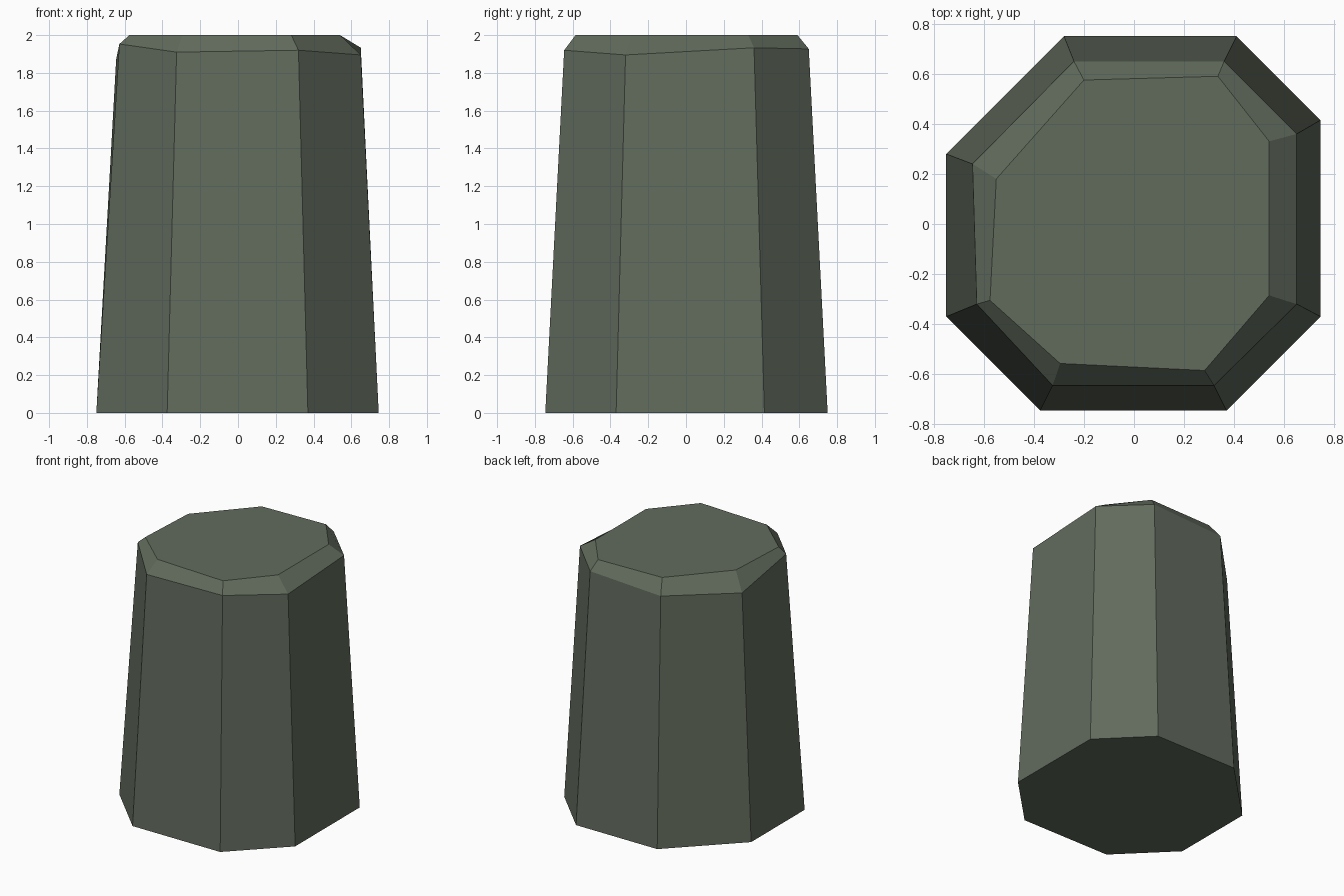
import bpy, bmesh

if "Cube" in bpy.data.objects:
    bpy.data.objects.remove(bpy.data.objects["Cube"])

# Chipped stone stump: three uneven octagonal rings, counter-clockwise from above
base = [(-0.375, -0.745, 0), (0.37, -0.745, 0), (0.745, -0.37, 0), (0.745, 0.415, 0),
        (0.41, 0.75, 0), (-0.28, 0.75, 0), (-0.75, 0.28, 0), (-0.75, -0.37, 0)]
shoulder = [(-0.325, -0.645, 1.91), (0.32, -0.645, 1.92), (0.65, -0.32, 1.895), (0.65, 0.36, 1.933),
            (0.36, 0.65, 1.927), (-0.24, 0.65, 1.896), (-0.645, 0.24, 1.872), (-0.628, -0.32, 1.953)]
rim = [(-0.295, -0.557, 2), (0.282, -0.585, 2), (0.54, -0.285, 2), (0.54, 0.33, 2),
       (0.335, 0.59, 2), (-0.20, 0.575, 2), (-0.55, 0.18, 2), (-0.575, -0.305, 2)]

bm = bmesh.new()
rings = [[bm.verts.new(p) for p in ring] for ring in (base, shoulder, rim)]

# Tapered sides and uneven chamfer
for low, high in zip(rings, rings[1:]):
    for i in range(8):
        j = (i + 1) % 8
        bm.faces.new((low[i], low[j], high[j], high[i]))

# Flat top and bottom
bm.faces.new(rings[-1])
bm.faces.new(rings[0][::-1])
bmesh.ops.recalc_face_normals(bm, faces=bm.faces)

mesh = bpy.data.meshes.new("stone_stump")
bm.to_mesh(mesh)
bm.free()
stump = bpy.data.objects.new("stone_stump", mesh)
bpy.context.collection.objects.link(stump)

# Grey-green stone
stone = bpy.data.materials.new("grey green stone")
stone.diffuse_color = (0.12, 0.146, 0.108, 1)
stone.use_nodes = True
stone.node_tree.nodes["Principled BSDF"].inputs["Base Color"].default_value = stone.diffuse_color
mesh.materials.append(stone)
